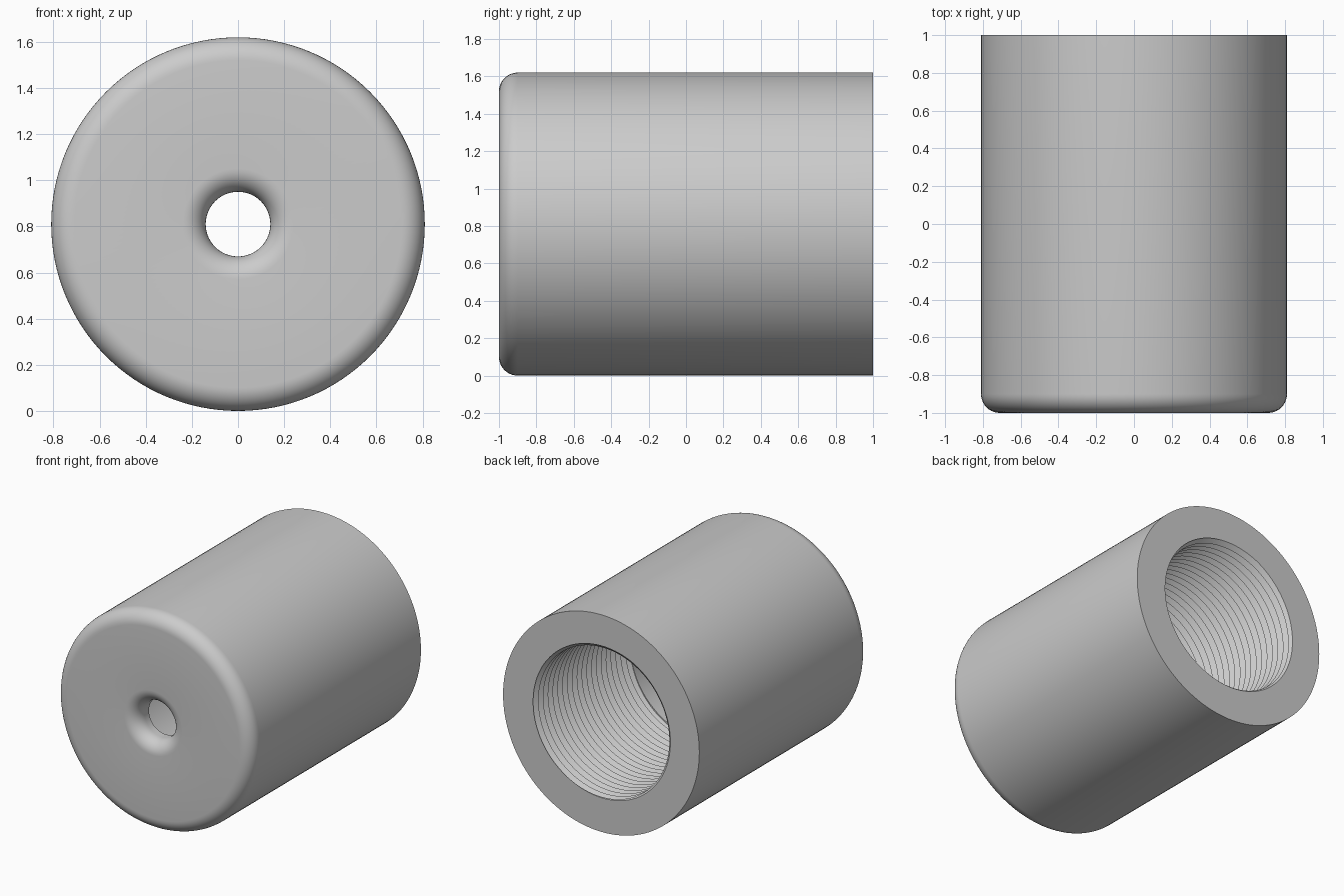
import bpy, bmesh, math

cube = bpy.data.objects.get("Cube")
if cube:
    bpy.data.objects.remove(cube)

# Main dimensions
RADIUS, HOLE, FILLET = 0.81, 0.14, 0.1
BORE, GROOVE = 0.55, 0.033
FRONT, BACK, FLOOR, THREAD_END = -1.0, 1.0, -0.85, -0.13
PITCH, SEGMENTS = 0.057, 128
TURNS = math.ceil((BACK - THREAD_END) / PITCH) + 1

metal = bpy.data.materials.new("plain grey")
metal.use_nodes = True
GREY = (0.6, 0.6, 0.6, 1)
metal.diffuse_color = GREY
metal.node_tree.nodes["Principled BSDF"].inputs["Base Color"].default_value = GREY


def arc(centre_r, centre_y, start, end, steps=10):
    """Quarter-round points as (radius, y)."""
    angles = [math.radians(start + (end - start) * i / steps) for i in range(steps + 1)]
    return [(centre_r + FILLET * math.cos(a), centre_y + FILLET * math.sin(a)) for a in angles]


def thread_point(turn, y):
    """Point on a V-shaped helical groove, clamped to the threaded length."""
    y = min(max(y, THREAD_END), BACK)
    phase = ((y - THREAD_END) / PITCH - turn) % 1
    return BORE + GROOVE * (1 - abs(2 * phase - 1)), y


def section(turn):
    """Closed cross-section of the wall at one fraction of a turn."""
    pts = [(RADIUS, BACK)]
    pts += arc(RADIUS - FILLET, FRONT + FILLET, 0, -90)
    pts += arc(HOLE + FILLET, FRONT + FILLET, 270, 180)
    pts += [(HOLE, FLOOR), (BORE, FLOOR), (BORE, THREAD_END)]
    pts += [thread_point(turn, THREAD_END + PITCH * (turn + k / 2 - 1))
            for k in range(2 * TURNS + 2)]
    return pts


# Threaded sleeve with a rounded, drilled front end
bm = bmesh.new()
rings = []
for s in range(SEGMENTS):
    turn = s / SEGMENTS
    a = turn * math.tau
    rings.append([bm.verts.new((r * math.cos(a), y, RADIUS + r * math.sin(a)))
                  for r, y in section(turn)])
count = len(rings[0])
# The thread's start lags one full turn (two points) where the helix closes
first_thread = count - (2 * TURNS + 2)
for s in range(SEGMENTS):
    here, after = rings[s], list(rings[(s + 1) % SEGMENTS])
    if s == SEGMENTS - 1:
        thread = after[first_thread:]
        after[first_thread:] = thread[2:] + [thread[-1]] * 2
    for i in range(count):
        j = (i + 1) % count
        corners = list(dict.fromkeys((here[i], here[j], after[j], after[i])))
        if len(corners) > 2:
            bm.faces.new(corners)
bmesh.ops.remove_doubles(bm, verts=bm.verts, dist=0.00005)
bmesh.ops.dissolve_degenerate(bm, edges=bm.edges, dist=0.00005)
bmesh.ops.recalc_face_normals(bm, faces=bm.faces)

mesh = bpy.data.meshes.new("threaded_sleeve")
bm.to_mesh(mesh)
bm.free()
mesh.materials.append(metal)
sleeve = bpy.data.objects.new("threaded_sleeve", mesh)
bpy.context.collection.objects.link(sleeve)
bpy.context.view_layer.objects.active = sleeve
sleeve.select_set(True)
bpy.ops.object.shade_smooth_by_angle(angle=math.radians(30))
